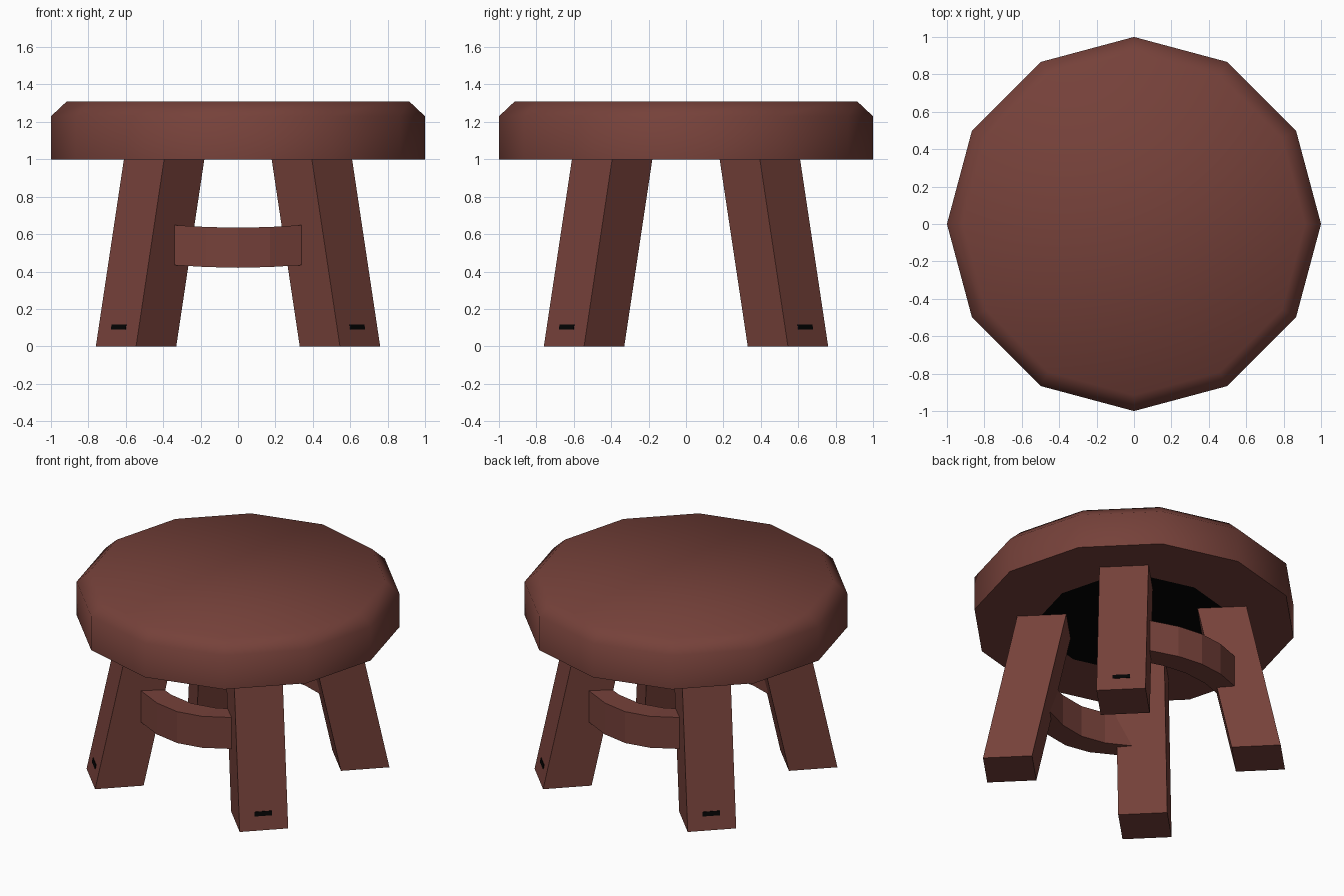
import bpy, bmesh, math
from mathutils import Vector

if "Cube" in bpy.data.objects:
    bpy.data.objects.remove(bpy.data.objects["Cube"])


def material(name, rgb):
    m = bpy.data.materials.new(name)
    m.diffuse_color = (*rgb, 1)
    m.use_nodes = True
    m.node_tree.nodes["Principled BSDF"].inputs["Base Color"].default_value = m.diffuse_color
    return m


wood = material("reddish brown wood", (0.180, 0.053, 0.042))
dark = material("dark stain", (0.001, 0.001, 0.001))


def build(name, rings, mats, smooth=False):
    """Skin a stack of equal-sized vertex rings and cap both ends."""
    bm = bmesh.new()
    loops = [[bm.verts.new(p) for p in ring] for ring in rings]
    n = len(loops[0])
    for a, b in zip(loops, loops[1:]):
        for i in range(n):
            j = (i + 1) % n
            bm.faces.new((a[i], a[j], b[j], b[i]))
    bm.faces.new(loops[0][::-1])
    bm.faces.new(loops[-1])
    bmesh.ops.recalc_face_normals(bm, faces=bm.faces[:])
    me = bpy.data.meshes.new(name)
    bm.to_mesh(me)
    bm.free()
    for m in mats:
        me.materials.append(m)
    ob = bpy.data.objects.new(name, me)
    bpy.context.collection.objects.link(ob)
    if smooth:
        me.shade_smooth()
        me.set_sharp_from_angle(angle=math.radians(60))
    return ob


def circle(r, z, n=12):
    return [(r * math.cos(math.tau * i / n), r * math.sin(math.tau * i / n), z) for i in range(n)]


# Seat: twelve-sided slab with chamfered top edge, stained patch underneath
seat = build("seat", [circle(0.58, 1.0), circle(1, 1.0), circle(1, 1.23), circle(0.915, 1.31)],
             [wood, dark], smooth=True)
for p in seat.data.polygons:
    if p.normal.z < -0.9 and len(p.vertices) == 12:
        p.material_index = 1


# Legs: splayed square posts turned 45 degrees, each with a small foot mark
def diamond(cx, cy, z, r=0.215):
    return [(cx + r, cy, z), (cx, cy + r, z), (cx - r, cy, z), (cx, cy - r, z)]


for sy, end in ((-1, "front"), (1, "back")):
    for sx, side in ((-1, "left"), (1, "right")):
        build(f"{end}_{side}_leg",
              [diamond(sx * c, sy * c, z) for c, z in ((0.545, 0), (0.395, 1.0))], [wood])
        out = Vector((sx, sy, 0)).normalized()
        along = Vector((-sy, sx, 0)).normalized()
        rings = []
        for z in (0.09, 0.118):
            d = (0.545 - 0.15 * z) * math.sqrt(2) + 0.215 / math.sqrt(2)
            rings.append([out * (d + o) + along * w + Vector((0, 0, z))
                          for o, w in ((-0.003, -0.055), (0.003, -0.055), (0.003, 0.055), (-0.003, 0.055))])
        build(f"{end}_{side}_foot_mark", rings, [dark])

    # Stretcher: bar bowed outward between the two legs of this end
    sections = []
    for x, outer, inner, drop in ((-0.34, 0.558, 0.41, 0), (-0.17, 0.63, 0.48, 0.01), (0, 0.655, 0.505, 0.014),
                                  (0.17, 0.63, 0.48, 0.01), (0.34, 0.558, 0.41, 0)):
        sections.append([(x, sy * y, z - drop) for y, z in
                         ((outer, 0.434), (outer, 0.648), (inner, 0.648), (inner, 0.434))])
    build(f"{end}_stretcher", sections, [wood])
